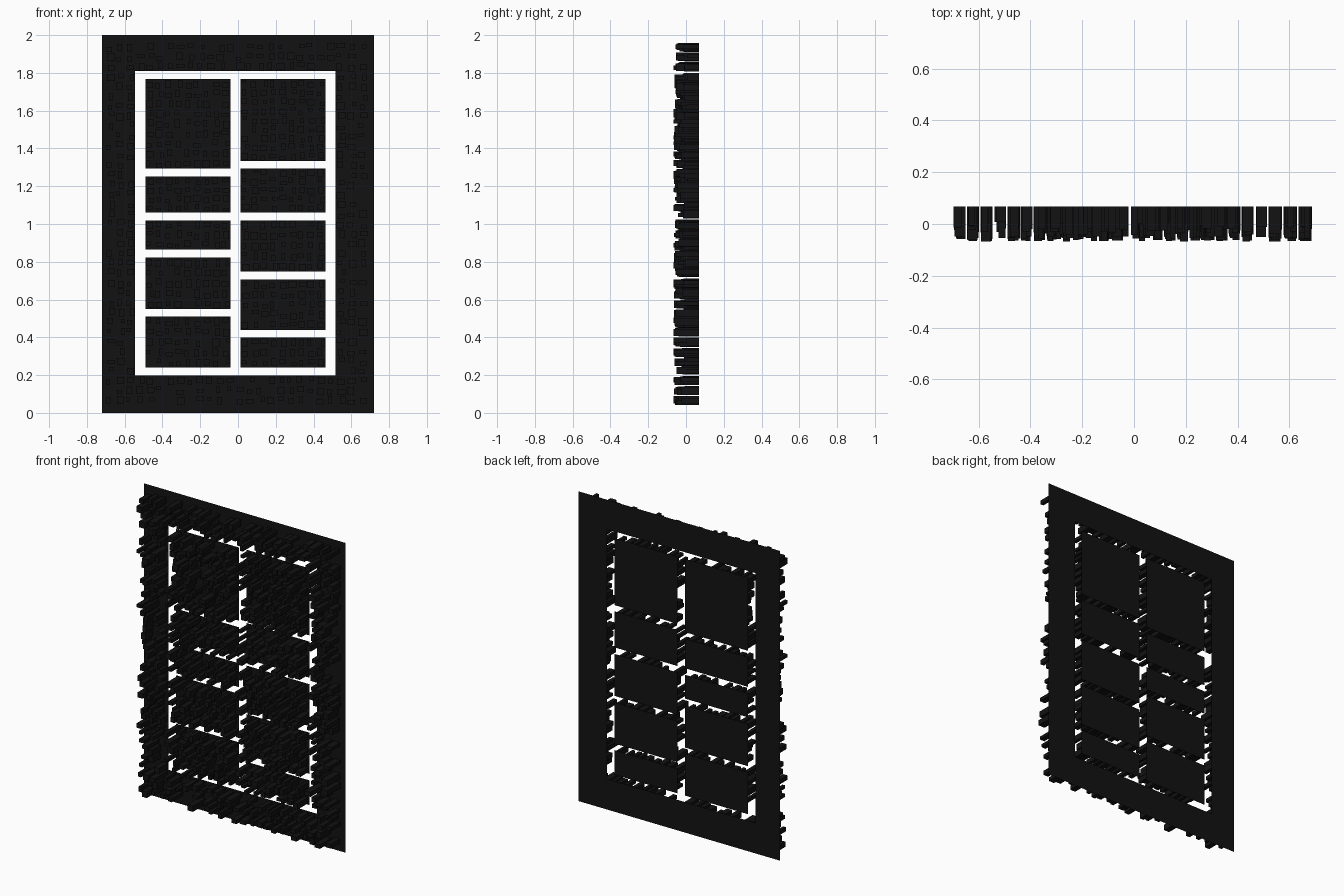
import bpy, bmesh, random

if "Cube" in bpy.data.objects:
    bpy.data.objects.remove(bpy.data.objects["Cube"])

random.seed(7)
BACK = 0.068          # y of the thin backing sheets
MAX_LEN = 0.135       # longest block

mat = bpy.data.materials.new("black")
mat.diffuse_color = (0.006, 0.006, 0.006, 1)
mat.use_nodes = True
mat.node_tree.nodes["Principled BSDF"].inputs["Base Color"].default_value = mat.diffuse_color


def block(bm, x0, x1, z0, z1, depth):
    """Raised block: front face and four sides, open against the sheet."""
    corners = [(x0, z0), (x1, z0), (x1, z1), (x0, z1)]
    rear = [bm.verts.new((x, BACK, z)) for x, z in corners]
    front = [bm.verts.new((x, BACK - depth, z)) for x, z in corners]
    bm.faces.new(front)
    for i in range(4):
        j = (i + 1) % 4
        bm.faces.new((rear[i], rear[j], front[j], front[i]))


def sheet(bm, x0, x1, z0, z1):
    bm.faces.new([bm.verts.new((x, BACK, z))
                  for x, z in ((x0, z0), (x1, z0), (x1, z1), (x0, z1))])


def scatter(bm, x0, x1, z0, z1, cell, skip):
    """Jittered grid of blocks with random size and depth."""
    nx = max(1, round((x1 - x0) / cell))
    nz = max(1, round((z1 - z0) / cell))
    cx, cz = (x1 - x0) / nx, (z1 - z0) / nz
    for i in range(nx):
        for k in range(nz):
            if random.random() < skip:
                continue
            w = cx * random.uniform(0.35, 0.8)
            h = cz * random.uniform(0.35, 0.8)
            x = x0 + i * cx + random.uniform(0.04 * cx, cx * 0.96 - w)
            z = z0 + k * cz + random.uniform(0.04 * cz, cz * 0.96 - h)
            block(bm, x, x + w, z, z + h, random.uniform(0.06, MAX_LEN))


def finish(bm, name):
    me = bpy.data.meshes.new(name)
    bm.to_mesh(me)
    bm.free()
    me.materials.append(mat)
    bpy.context.collection.objects.link(bpy.data.objects.new(name, me))


# outer frame: four strips around the opening
OX0, OX1, OZ0, OZ1 = -0.544, 0.517, 0.197, 1.81
strips = [(-0.72, OX0, 0, 2), (OX1, 0.72, 0, 2),
          (OX0, OX1, 0, OZ0), (OX0, OX1, OZ1, 2)]
bm = bmesh.new()
for s in strips:
    sheet(bm, *s)
bmesh.ops.remove_doubles(bm, verts=bm.verts[:], dist=1e-5)
finish(bm, "outer_frame")

# blocks on the frame, kept off the outer border
bm = bmesh.new()
for x0, x1, z0, z1 in strips:
    scatter(bm, max(x0, -0.70), min(x1, 0.69), max(z0, 0.04), min(z1, 1.96), 0.052, 0.15)
finish(bm, "frame_blocks")

# two columns of inner panels, each with its blocks
columns = {
    "left": (-0.491, -0.04, [(0.239, 0.509), (0.549, 0.822), (0.865, 1.019),
                             (1.061, 1.252), (1.294, 1.767)]),
    "right": (0.013, 0.464, [(0.239, 0.398), (0.44, 0.706), (0.748, 1.019),
                             (1.061, 1.294), (1.334, 1.767)]),
}
for side, (x0, x1, rows) in columns.items():
    for n, (z0, z1) in enumerate(rows, 1):
        bm = bmesh.new()
        sheet(bm, x0, x1, z0, z1)
        scatter(bm, x0, x1, z0, z1, 0.05, 0.05)
        finish(bm, f"{side}_panel_{n}")
